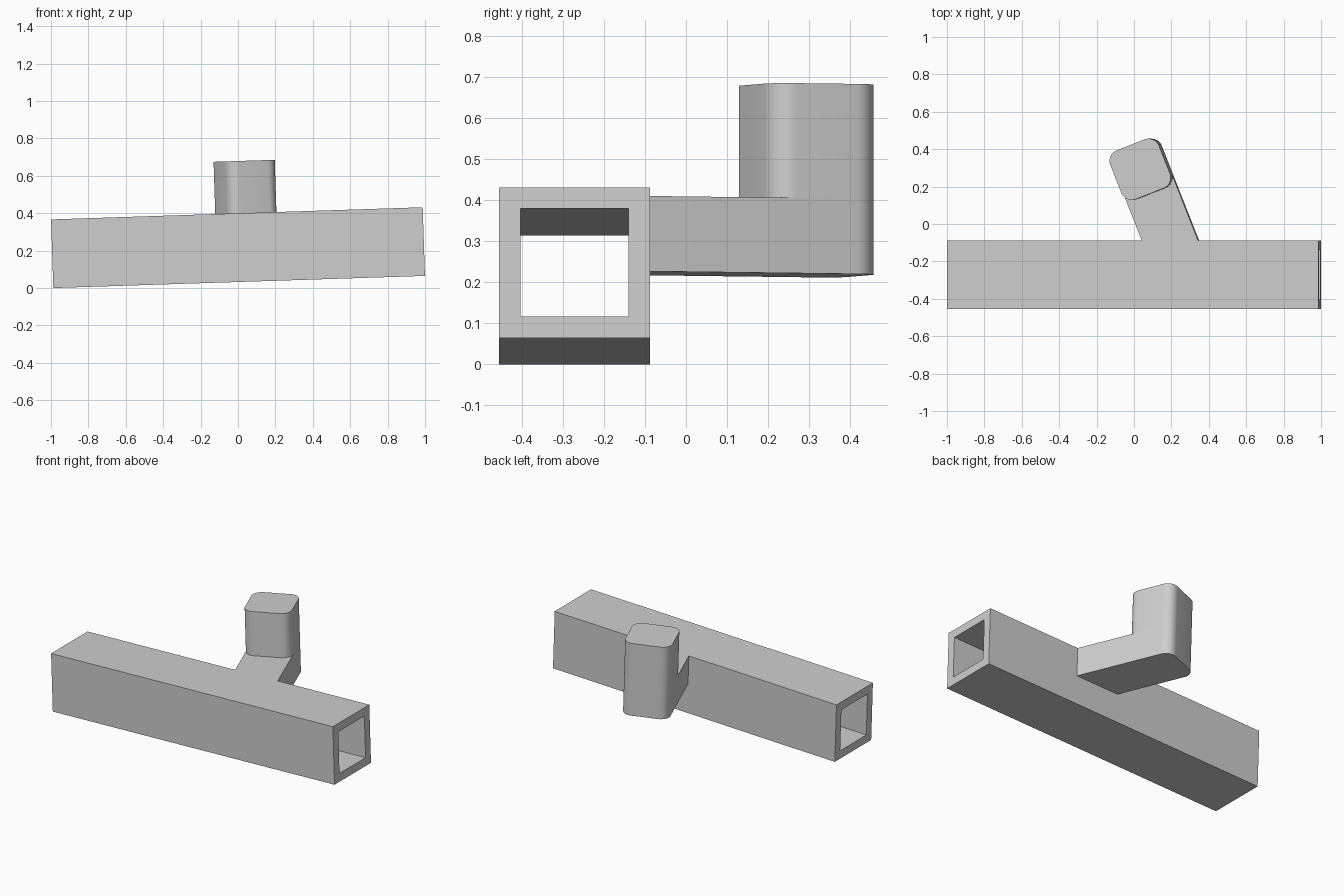
import bpy, bmesh
from math import radians, sin, cos, tan, pi
from mathutils import Matrix, Vector

cube = bpy.data.objects.get("Cube")
if cube:
    bpy.data.objects.remove(cube, do_unlink=True)

# Main sizes, in the frame of the slightly tilted tube
LENGTH, SIDE, WALL = 1.988, 0.367, 0.052
TUBE_Y = -0.2715
BACK_Y = TUBE_Y + SIDE / 2
TURN = radians(21.5)
POST_CENTRE = Vector((0.048, 0.2925))
POST_SIDE, RADIUS = 0.28, 0.06
POST_TOP = 0.463
TILT = Matrix.Translation((0, 0, 0.2155)) @ Matrix.Rotation(radians(-1.87), 4, 'Y')

grey = bpy.data.materials.new("light_grey")
grey.use_nodes = True
grey.diffuse_color = (0.62, 0.62, 0.62, 1)
grey.node_tree.nodes["Principled BSDF"].inputs["Base Color"].default_value = (0.62, 0.62, 0.62, 1)


def finish(name, bm, smooth=False):
    bmesh.ops.recalc_face_normals(bm, faces=bm.faces)
    mesh = bpy.data.meshes.new(name)
    bm.to_mesh(mesh)
    bm.free()
    mesh.materials.append(grey)
    obj = bpy.data.objects.new(name, mesh)
    bpy.context.collection.objects.link(obj)
    obj.matrix_world = TILT
    if smooth:
        bpy.ops.object.select_all(action='DESELECT')
        obj.select_set(True)
        bpy.context.view_layer.objects.active = obj
        bpy.ops.object.shade_smooth_by_angle(angle=radians(30))
    return obj


def prism(name, outline, low, high):
    bm = bmesh.new()
    face = bm.faces.new([bm.verts.new((p.x, p.y, low)) for p in outline])
    new = bmesh.ops.extrude_face_region(bm, geom=[face], use_keep_orig=True)["geom"]
    top = [v for v in new if isinstance(v, bmesh.types.BMVert)]
    bmesh.ops.translate(bm, verts=top, vec=(0, 0, high - low))
    return finish(name, bm, smooth=True)


def corner(index, steps=10):
    """One rounded corner of the turned square, counted from the back right."""
    start = index * pi / 2
    reach = POST_SIDE / 2 - RADIUS
    sx = 1 if index in (0, 3) else -1
    sy = 1 if index in (0, 1) else -1
    turn = Matrix.Rotation(TURN, 2)
    points = []
    for i in range(steps + 1):
        a = start + pi / 2 * i / steps
        p = Vector((sx * reach + RADIUS * cos(a), sy * reach + RADIUS * sin(a)))
        points.append(POST_CENTRE + turn @ p)
    return points


# Square hollow tube, open at both ends
bm = bmesh.new()
rings = []
for x in (-LENGTH / 2, LENGTH / 2):
    for h in (SIDE / 2, SIDE / 2 - WALL):
        rings.append([bm.verts.new((x, TUBE_Y + sy * h, sz * h))
                      for sy, sz in ((-1, -1), (1, -1), (1, 1), (-1, 1))])
outer_a, inner_a, outer_b, inner_b = rings
for a, b in ((outer_a, outer_b), (outer_b, inner_b), (inner_b, inner_a), (inner_a, outer_a)):
    for i in range(4):
        j = (i + 1) % 4
        bm.faces.new((a[i], a[j], b[j], b[i]))
finish("square_tube", bm)

# Angled arm: rounded far end, cut flush against the back of the tube
middle_x = POST_CENTRE.x + tan(TURN) * (POST_CENTRE.y - BACK_Y)
half = POST_SIDE / 2 / cos(TURN)
arm = corner(0) + corner(1)
arm += [Vector((middle_x - half, BACK_Y)), Vector((middle_x + half, BACK_Y))]
prism("angled_arm", arm, 0, SIDE / 2)

# Upright post with rounded corners on the end of the arm
post = [p for i in range(4) for p in corner(i)]
prism("upright_post", post, SIDE / 2, POST_TOP)
